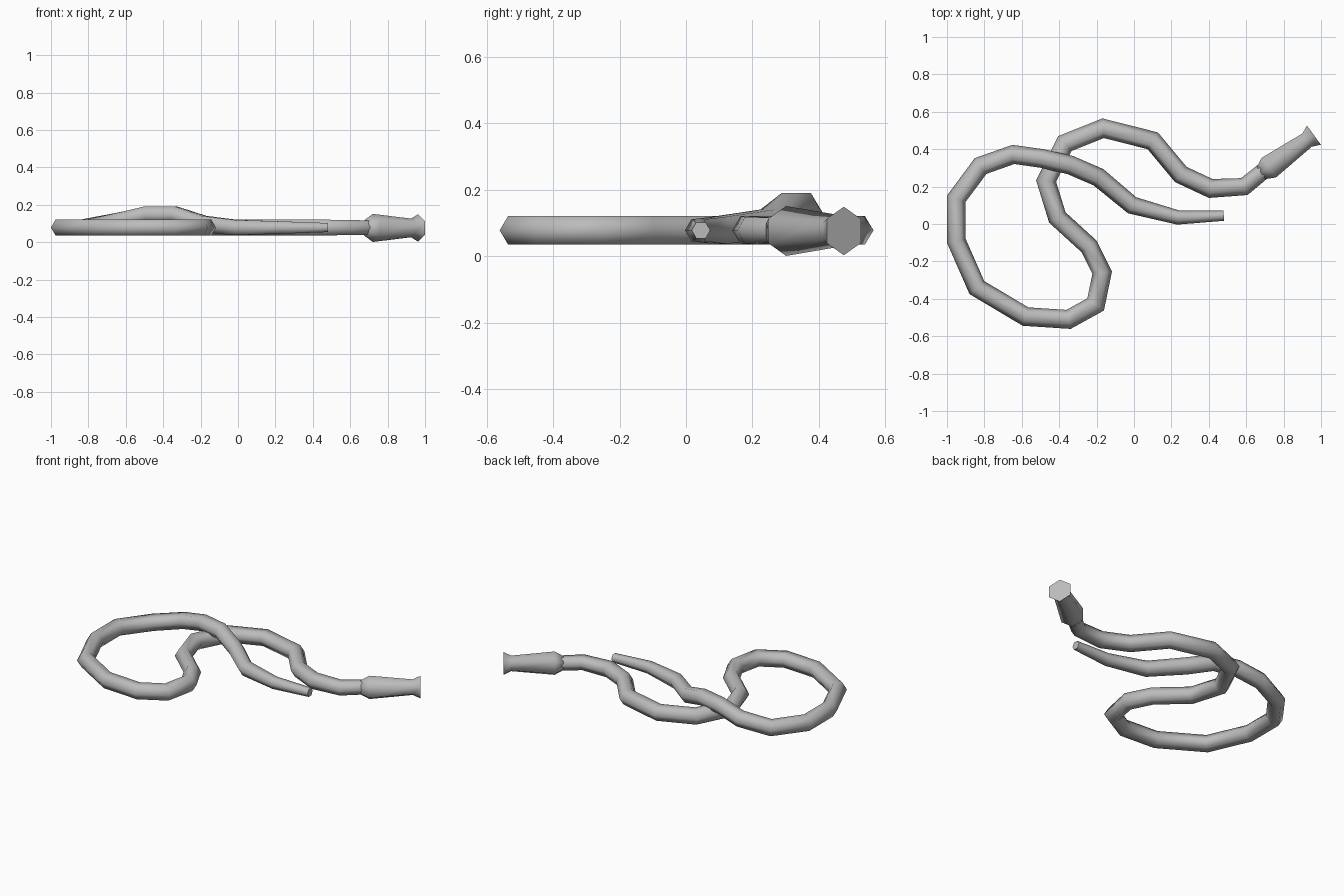
import bpy, bmesh, math
from mathutils import Vector

cube = bpy.data.objects.get("Cube")
if cube:
    bpy.data.objects.remove(cube, do_unlink=True)

grey = bpy.data.materials.new("plain_grey")
grey.use_nodes = True
colour = (0.5, 0.5, 0.5, 1)
grey.diffuse_color = colour
grey.node_tree.nodes["Principled BSDF"].inputs["Base Color"].default_value = colour

SIDES = 6
UP = Vector((0, 0, 1))


def sweep(name, points, radii, turn=0.0):
    """Sweep a hexagon along points, mitring it at each bend and closing the ends."""
    bm = bmesh.new()
    rings = []
    for i, (p, r) in enumerate(zip(points, radii)):
        back = (p - points[max(i - 1, 0)]).normalized()
        ahead = (points[min(i + 1, len(points) - 1)] - p).normalized()
        along = (back + ahead).normalized()
        side = along.cross(UP).normalized()
        top = side.cross(along)
        miter = 1 / max(along.dot(ahead if ahead.length else back), 0.8)
        ring = []
        for k in range(SIDES):
            a = turn + math.tau * k / SIDES
            ring.append(bm.verts.new(p + side * (r * miter * math.cos(a)) + top * (r * math.sin(a))))
        rings.append(ring)
    for a, b in zip(rings, rings[1:]):
        for k in range(SIDES):
            n = (k + 1) % SIDES
            bm.faces.new((a[k], a[n], b[n], b[k]))
    bm.faces.new(rings[0])
    bm.faces.new(rings[-1])
    bmesh.ops.recalc_face_normals(bm, faces=bm.faces)
    mesh = bpy.data.meshes.new(name)
    bm.to_mesh(mesh)
    bm.free()
    mesh.materials.append(grey)
    obj = bpy.data.objects.new(name, mesh)
    bpy.context.collection.objects.link(obj)
    bpy.ops.object.select_all(action="DESELECT")
    obj.select_set(True)
    bpy.context.view_layer.objects.active = obj
    bpy.ops.object.shade_smooth_by_angle(angle=math.radians(65))
    return obj


# Coiled lash, from its thin tip to the handle
REST = 0.078
lash_path = [
    (0.48, 0.045), (0.235, 0.035), (-0.01, 0.10), (-0.19, 0.25), (-0.34, 0.315),
    (-0.49, 0.35), (-0.645, 0.372), (-0.82, 0.31), (-0.95, 0.135), (-0.95, -0.09),
    (-0.84, -0.34), (-0.58, -0.495), (-0.35, -0.51), (-0.205, -0.43), (-0.17, -0.26),
    (-0.24, -0.12), (-0.41, 0.035), (-0.47, 0.23), (-0.37, 0.43), (-0.165, 0.512),
    (0.10, 0.445), (0.25, 0.265), (0.41, 0.19), (0.59, 0.20), (0.70, 0.29),
]
# Lift where the lash crosses over itself
lift = {3: 0.02, 4: 0.07, 5: 0.07, 6: 0.035}
points = [Vector((x, y, REST + lift.get(i, 0))) for i, (x, y) in enumerate(lash_path)]
radii = [0.05] * len(points)
radii[:3] = [0.028, 0.038, 0.047]
radii[-2:] = [0.046, 0.044]
sweep("lash", points, radii)

# Handle with a flared collar and pommel
start, end = Vector((0.68, 0.272, 0.076)), Vector((0.962, 0.475, 0.076))
steps = [0, 0.145, 0.87, 1]
sweep("handle", [start.lerp(end, t) for t in steps], [0.045, 0.075, 0.05, 0.073], math.radians(30))
